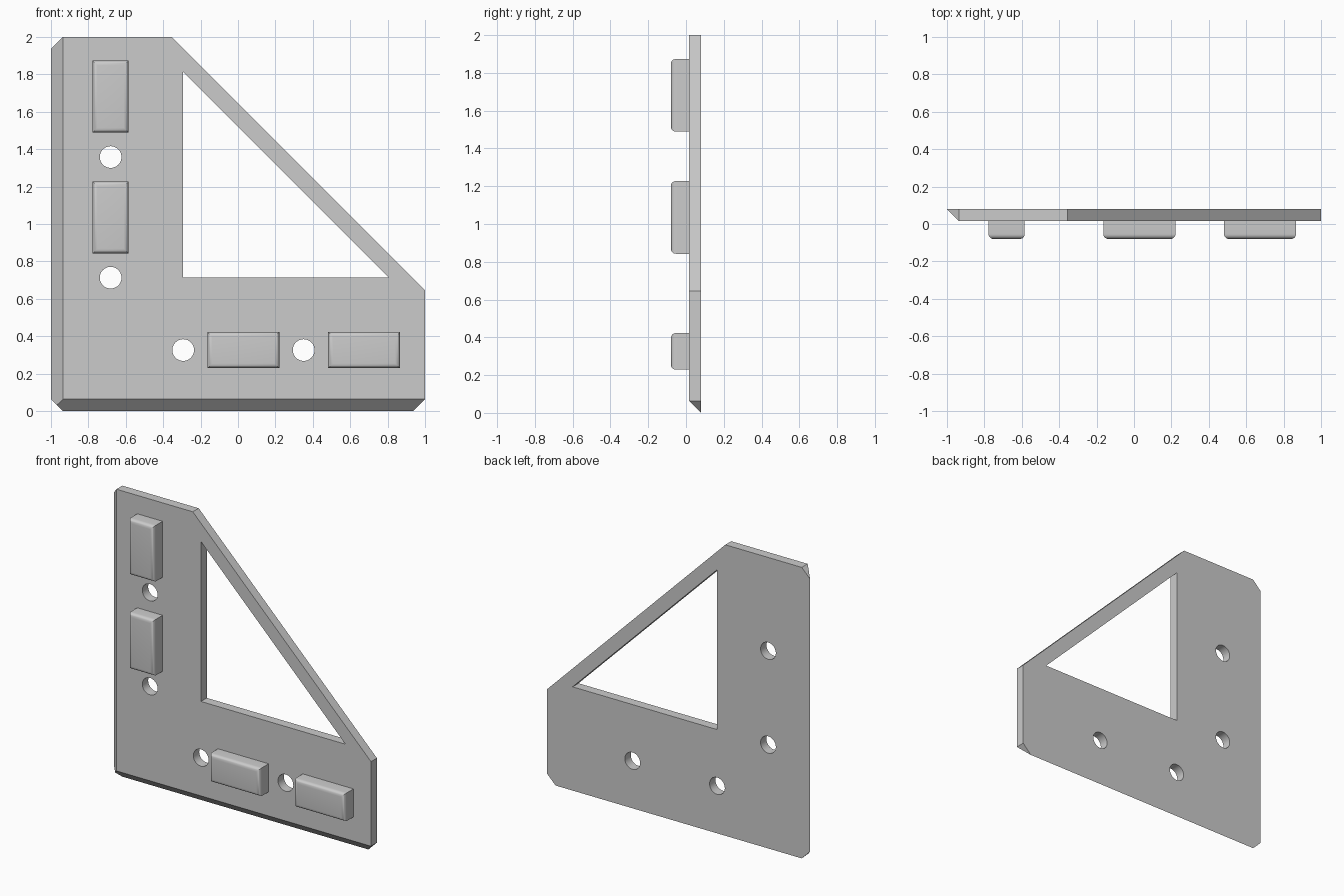
import bpy, bmesh, math
from mathutils import Matrix

if "Cube" in bpy.data.objects:
    bpy.data.objects.remove(bpy.data.objects["Cube"])

BACK, FACE, FRONT = 0.08, 0.016, -0.08   # plate back, plate face, pad front
C = BACK - FACE                          # chamfer equals plate thickness


def add_object(name, bm):
    bmesh.ops.recalc_face_normals(bm, faces=bm.faces[:])
    me = bpy.data.meshes.new(name)
    bm.to_mesh(me)
    bm.free()
    ob = bpy.data.objects.new(name, me)
    bpy.context.collection.objects.link(ob)
    return ob


def activate(ob):
    bpy.ops.object.select_all(action='DESELECT')
    ob.select_set(True)
    bpy.context.view_layer.objects.active = ob


def smooth(ob):
    activate(ob)
    bpy.ops.object.shade_smooth_by_angle(angle=math.radians(35))


# Plate: convex body, bevelled along the left and bottom front edges
back = [(-1, C), (-1, 2 - C), (-1 + C, 2), (-0.355, 2), (1, 0.645), (1, C), (1 - C, 0), (-1 + C, 0)]
front = [(-1 + C, 2), (-0.355, 2), (1, 0.645), (1, C), (-1 + C, C)]
bm = bmesh.new()
for outline, y in ((back, BACK), (front, FACE), ([(-1 + C / 2, C / 2)], (BACK + FACE) / 2)):
    for x, z in outline:
        bm.verts.new((x, y, z))
bmesh.ops.convex_hull(bm, input=bm.verts[:])
bmesh.ops.dissolve_limit(bm, angle_limit=0.01, verts=bm.verts[:], edges=bm.edges[:])
plate = add_object("bracket_plate", bm)

# Cutters: triangular window and four screw holes
bm = bmesh.new()
tri = bm.faces.new([bm.verts.new((x, -0.1, z))
                    for x, z in ((-0.293, 1.812), (-0.293, 0.713), (0.806, 0.713))])
ext = bmesh.ops.extrude_face_region(bm, geom=[tri])["geom"]
bmesh.ops.translate(bm, vec=(0, 0.3, 0), verts=[v for v in ext if isinstance(v, bmesh.types.BMVert)])
for x, z in ((-0.681, 1.358), (-0.681, 0.713), (-0.293, 0.326), (0.351, 0.326)):
    bmesh.ops.create_cone(bm, cap_ends=True, segments=48, radius1=0.058, radius2=0.058, depth=0.3,
                          matrix=Matrix.Translation((x, 0.05, z)) @ Matrix.Rotation(math.pi / 2, 4, 'X'))
cutter = add_object("hole_cutter", bm)
cutter.hide_render = True

activate(plate)
mod = plate.modifiers.new("holes", 'BOOLEAN')
mod.operation = 'DIFFERENCE'
mod.solver = 'EXACT'
mod.object = cutter
bpy.ops.object.modifier_apply(modifier=mod.name)
bpy.data.objects.remove(cutter, do_unlink=True)
smooth(plate)


# Raised pads: boxes with only the front rim rounded
def pad(name, x, z, w, h):
    bm = bmesh.new()
    bmesh.ops.create_cube(bm, size=1, matrix=Matrix.Translation((x, (FACE + FRONT) / 2, z))
                          @ Matrix.Diagonal((w, FACE - FRONT, h, 1)))
    rim = [e for e in bm.edges if all(v.co.y < FRONT + 0.01 for v in e.verts)]
    bmesh.ops.bevel(bm, geom=rim, offset=0.026, segments=6, profile=0.5, affect='EDGES')
    smooth(add_object(name, bm))


for i, z in enumerate((1.681, 1.035)):
    pad(f"upright_pad_{i + 1}", -0.681, z, 0.193, 0.385)
for i, x in enumerate((0.029, 0.674)):
    pad(f"base_pad_{i + 1}", x, 0.326, 0.385, 0.193)
